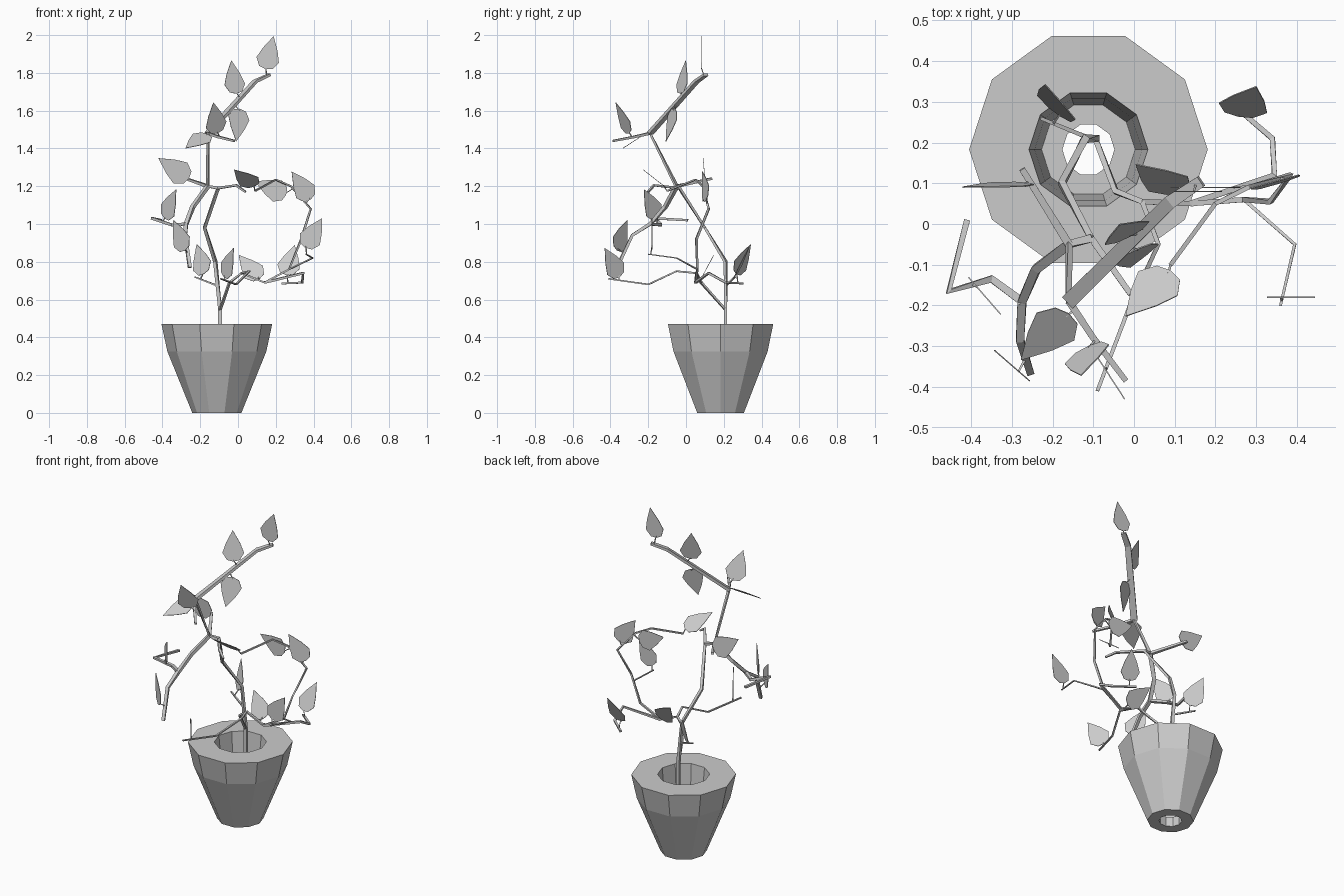
import bpy, bmesh, math
from mathutils import Vector as V
from mathutils.geometry import intersect_point_line

if "Cube" in bpy.data.objects:
    bpy.data.objects.remove(bpy.data.objects["Cube"])

Z = V((0, 0, 1))
segments = []


def finish(name, bm):
    bmesh.ops.recalc_face_normals(bm, faces=bm.faces)
    me = bpy.data.meshes.new(name)
    bm.to_mesh(me)
    bm.free()
    ob = bpy.data.objects.new(name, me)
    bpy.context.collection.objects.link(ob)
    return ob


def sweep(bm, pts, width, flat=0.8):
    """Four-sided tapering twig through the points, wider sideways than thick."""
    n, prev = len(pts), None
    for i, p in enumerate(pts):
        a = (p - pts[max(i - 1, 0)]).normalized()
        b = (pts[min(i + 1, n - 1)] - p).normalized()
        t = (a + b).normalized()
        side = t.cross(Z)
        if side.length < 0.15:
            side = V((1, 0, 0)) - t * t.x
        side.normalize()
        if prev and side.dot(prev[0]) < 0:
            side = -side
        up = side.cross(t)
        w = width * (1 - 0.25 * i / (n - 1)) / 2
        ring = [bm.verts.new(p + side * w * s + up * w * flat * u)
                for s, u in ((1, 1), (-1, 1), (-1, -1), (1, -1))]
        if prev:
            for k in range(4):
                bm.faces.new((prev[1][k], prev[1][k - 1], ring[k - 1], ring[k]))
        else:
            bm.faces.new(ring)
        prev = (side, ring)
    bm.faces.new(prev[1])


def grow(name, width, start, *path, flat=0.8):
    """Branch from an existing joint; returns its joints for the next branches."""
    pts = [V(start)] + [V(p) for p in path]
    bm = bmesh.new()
    sweep(bm, pts, width, flat)
    finish(name, bm)
    segments.extend(zip(pts, pts[1:]))
    return pts


# Pot: ten-sided closed profile with a drain hole
profile = [(0.13, 0), (0.262, 0.325), (0.293, 0.47), (0.146, 0.47),
           (0.132, 0.32), (0.115, 0.06), (0.064, 0.06), (0.064, 0)]
bm = bmesh.new()
rings = []
for k in range(10):
    a = k * math.tau / 10
    rings.append([bm.verts.new((-0.112 + r * math.cos(a), 0.183 + r * math.sin(a), z))
                  for r, z in profile])
for k in range(10):
    for j in range(len(profile)):
        bm.faces.new((rings[k - 1][j], rings[k][j], rings[k][j - 1], rings[k - 1][j - 1]))
finish("pot", bm)

# Trunk and upper branches
trunk = grow("trunk", .021, (-.095, .21, .28), (-.095, .21, .545), (-.12, .21, .8),
             (-.177, .1, .98), (-.105, -.035, 1.19))
upper = grow("upper_stem", .02, trunk[-1], (-.16, -.05, 1.2), (-.16, -.19, 1.48))
grow("top_branch", .038, upper[-1], (.09, .055, 1.755), (.165, .105, 1.79), flat=.45)
grow("front_twig", .018, upper[-1], (-.1, -.28, 1.46), (-.02, -.385, 1.44))
grow("middle_twig", .016, trunk[-1], (-.01, -.17, 1.205), (.04, -.2, 1.17))
grow("left_back_twig", .02, upper[1], (-.275, .135, 1.24))
left = grow("left_branch", .024, upper[1], (-.24, -.11, 1.09), (-.275, -.19, 1),
            (-.28, -.285, .94), (-.255, -.365, .77))
grow("left_twig", .02, left[2], (-.35, -.135, .995), (-.455, -.165, 1.03), (-.41, .01, 1.02))

# Long looping branch and the low twigs
loop = grow("right_loop", .014, trunk[1], (-.045, .08, .69), (.02, .055, .74),
            (.14, .05, .69), (.27, .06, .76), (.335, .055, .92), (.385, .12, 1.08),
            (.28, .09, 1.2), (.2, .05, 1.235), (.09, -.1, 1.175))
grow("lower_left_twig", .011, trunk[1].lerp(trunk[2], .5), (-.23, .26, .72))
grow("lower_front_twig", .012, loop[2], (.06, -.05, .75), (-.01, -.2, .68), (-.09, -.41, .71))
grow("lower_back_twig", .016, loop[3], (.345, .12, .74), (.34, .21, .69), (.235, .3, .685))
grow("lower_right_twig", .009, loop[4], (.395, -.05, .82), (.36, -.2, .84))


def nearest_on_branches(p):
    def closest(seg):
        q, t = intersect_point_line(p, *seg)
        return seg[0] if t < 0 else seg[1] if t > 1 else q
    return min((closest(s) for s in segments), key=lambda q: (q - p).length)


outline = [(0, 0), (.05, .2), (.28, .34), (.6, .22), (1, 0)]
outline += [(t, -s) for t, s in outline[3:0:-1]]


def leaf(x, y, z, facing, lean, tilt=0, size=.18):
    """Pointed flat leaf: facing direction, sideways lean, forward tilt in degrees."""
    f, l, t = (math.radians(v) for v in (facing, lean, tilt))
    base, n = V((x, y, z)), V((math.cos(f), math.sin(f), 0))
    side = Z.cross(n)
    up = Z * math.cos(t) + n * math.sin(t)
    axis = up * math.cos(l) + side * math.sin(l)
    n = n * math.cos(t) - Z * math.sin(t)
    side = n.cross(axis)
    bm = bmesh.new()
    front, back = [[bm.verts.new(base + (axis * u + side * s) * size + n * h)
                    for u, s in outline] for h in (.0015, -.0015)]
    bm.faces.new(front)
    bm.faces.new(back)
    for k in range(len(outline)):
        bm.faces.new((front[k - 1], front[k], back[k], back[k - 1]))
    # Stalk to the closest branch
    foot = nearest_on_branches(base)
    if (foot - base).length > .005:
        sweep(bm, [foot, base + axis * .01], .006)
    finish("leaf", bm)


# Leaves on the top branch
leaf(.145, .08, 1.82, -90, 14)
leaf(-.01, -.03, 1.69, -63, -3, -12)
leaf(.01, -.06, 1.61, -65, 192, -11)
leaf(-.11, -.3, 1.48, -61, -17, 18)
leaf(-.16, -.22, 1.475, 90, 41, -123)
# Leaves on the left branch
leaf(-.26, .1, 1.24, -90, -56, 5, size=.195)
leaf(-.39, -.15, 1.03, 41, -32)
leaf(-.28, -.365, .86, 49, 27)
# Leaves on the loop
leaf(.09, -.115, 1.2, -90, -38, 52)
leaf(.355, -.18, .875, -90, 30)
leaf(.385, .11, 1.13, -73, -35, -3)
leaf(.255, .09, 1.155, -90, -67)
# Leaves on the low twigs
leaf(-.075, -.35, .72, 33, -32)
leaf(-.18, .265, .735, 51, 26, 13)
leaf(.115, .08, .71, -90, -38, -28)
leaf(.255, .265, .73, 84, -12, 26)
